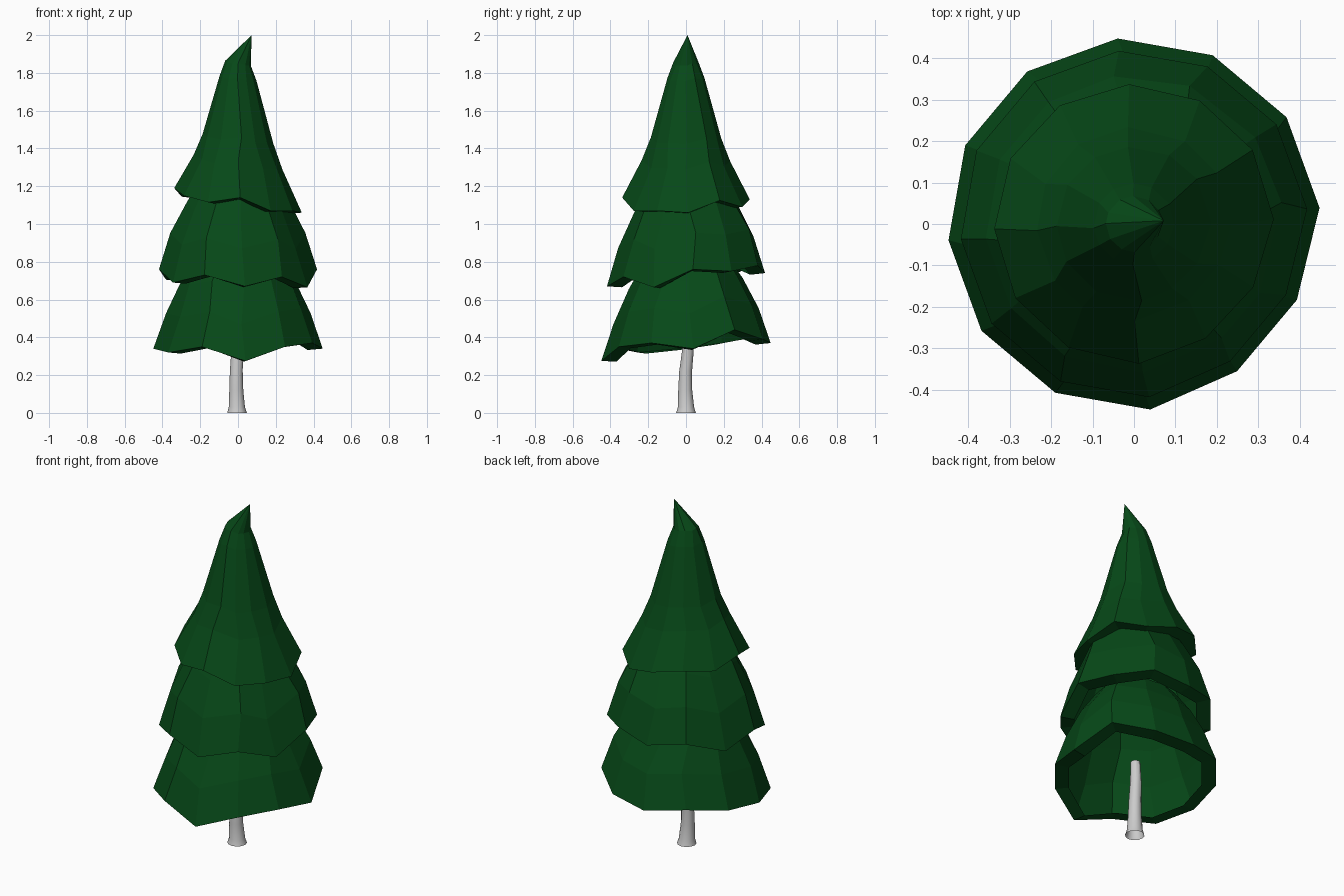
import bpy, bmesh, random
from math import sin, cos, radians, pi

if "Cube" in bpy.data.objects:
    bpy.data.objects.remove(bpy.data.objects["Cube"])

SIDES = 12
random.seed(4)

green = bpy.data.materials.new("foliage_green")
green.diffuse_color = (0.002, 0.066, 0.009, 1)
green.use_nodes = True
green.node_tree.nodes["Principled BSDF"].inputs["Base Color"].default_value = green.diffuse_color


def finish(bm, name, mat=None):
    bmesh.ops.recalc_face_normals(bm, faces=bm.faces)
    me = bpy.data.meshes.new(name)
    bm.to_mesh(me)
    bm.free()
    ob = bpy.data.objects.new(name, me)
    bpy.context.collection.objects.link(ob)
    if mat:
        me.materials.append(mat)
    return ob


def bridge(bm, a, b):
    n = len(a)
    for i in range(n):
        j = (i + 1) % n
        bm.faces.new((a[i], a[j], b[j], b[i]))


def tier(name, start, radius, rim, profile, tip=None):
    """Skirt of branches: folded-in lip, ragged rim, then rings.
    profile rows: radius, height, share of the rim's raggedness kept."""
    mean = sum(rim) / SIDES
    rows = [(radius - 0.08, mean - 0.008, 0.95), (radius, mean, 1.0)] + profile
    bm = bmesh.new()
    rings = []
    for k, (r, z, keep) in enumerate(rows):
        ring = []
        for i, h in enumerate(rim):
            a = radians(start) + 2 * pi * i / SIDES
            if k > 1:  # uneven branches above the rim
                a += radians(random.uniform(-4, 4))
            s = r * (0.965 if i >= 10 else 1)  # front right is slightly flatter
            ring.append(bm.verts.new((s * cos(a), s * sin(a), z + keep * (h - mean))))
        rings.append(ring)
    for a, b in zip(rings, rings[1:]):
        bridge(bm, a, b)
    if tip:
        top = rings[-1]
        v = bm.verts.new(tip)
        for i in range(SIDES):
            bm.faces.new((top[i], top[(i + 1) % SIDES], v))
    return finish(bm, name, green)


# Foliage tiers, rim heights listed anticlockwise from the right side
tier("lower_branches", 5, 0.45,
     [.34, .44, .39, .37, .40, .37, .34, .32, .35, .275, .35, .37],
     [(.385, .545, .9), (.305, .705, .6), (.22, .83, .3)])
tier("middle_branches", 5, 0.42,
     [.76, .75, .78, .74, .77, .705, .76, .69, .73, .67, .72, .665],
     [(.36, .925, .9), (.275, 1.095, .6), (.19, 1.24, .3)])
tier("upper_branches", 2, 0.338,
     [1.06, 1.125, 1.09, 1.13, 1.16, 1.145, 1.19, 1.15, 1.115, 1.14, 1.07, 1.07],
     [(.235, 1.325, .6), (.187, 1.45, .4), (.098, 1.77, .2), (.068, 1.85, .2)],
     tip=(.072, .008, 2.0))

# Trunk: open flared foot and a slight bend (radius, height, x, y)
bm = bmesh.new()
rings = []
for r, z, x, y in [(.052, 0, -.005, 0), (.043, .03, -.006, 0), (.037, .12, -.009, -.004),
                   (.034, .22, -.009, -.002), (.031, .32, -.005, .009), (.026, .44, 0, .012)]:
    rings.append([bm.verts.new((x + r * cos(2 * pi * i / SIDES),
                                y + r * sin(2 * pi * i / SIDES), z)) for i in range(SIDES)])
for a, b in zip(rings, rings[1:]):
    bridge(bm, a, b)
trunk = finish(bm, "trunk")
bpy.context.view_layer.objects.active = trunk
trunk.select_set(True)
bpy.ops.object.shade_smooth_by_angle()
